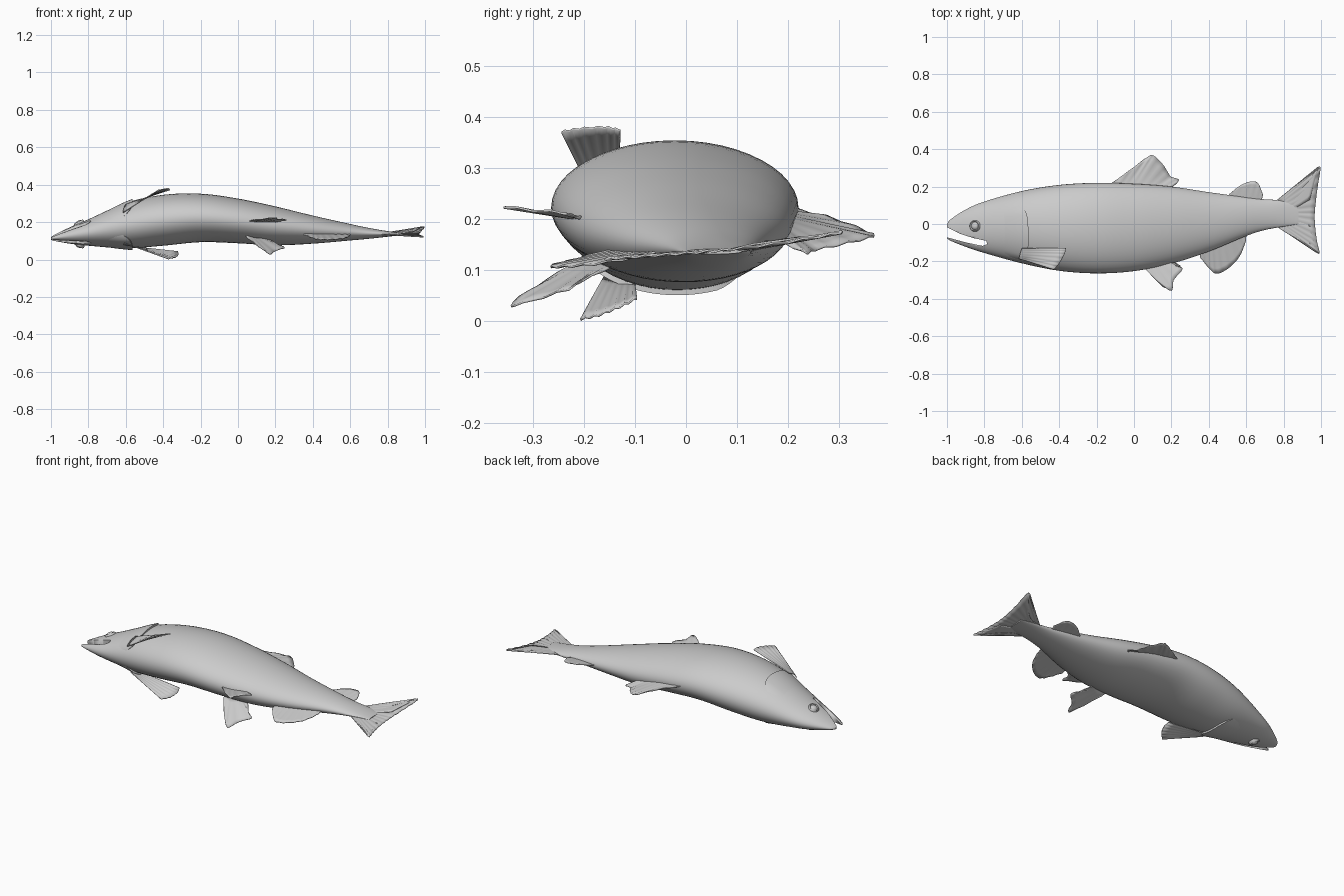
import bpy, bmesh, math
from mathutils import Vector

if "Cube" in bpy.data.objects:
    bpy.data.objects.remove(bpy.data.objects["Cube"])

grey = bpy.data.materials.new("plain grey")
grey.diffuse_color = (0.6, 0.6, 0.6, 1)
grey.use_nodes = True
grey.node_tree.nodes["Principled BSDF"].inputs["Base Color"].default_value = grey.diffuse_color


def make(name, verts, faces, angle=40):
    me = bpy.data.meshes.new(name)
    me.from_pydata(verts, [], faces)
    bm = bmesh.new()
    bm.from_mesh(me)
    bmesh.ops.recalc_face_normals(bm, faces=bm.faces)
    bm.to_mesh(me)
    bm.free()
    me.materials.append(grey)
    ob = bpy.data.objects.new(name, me)
    bpy.context.collection.objects.link(ob)
    bpy.ops.object.select_all(action='DESELECT')
    ob.select_set(True)
    bpy.context.view_layer.objects.active = ob
    bpy.ops.object.shade_smooth_by_angle(angle=math.radians(angle))
    return ob


def spline(pts, t):
    """Catmull-Rom curve through pts, t from 0 to 1."""
    n = len(pts) - 1
    i = min(int(t * n), n - 1)
    u = t * n - i
    b, c = Vector(pts[i]), Vector(pts[i + 1])
    a = Vector(pts[i - 1]) if i else 2 * b - c
    d = Vector(pts[i + 2]) if i + 2 <= n else 2 * c - b
    return b + 0.5 * u * (c - a + u * (2 * a - 5 * b + 4 * c - d + u * (3 * (b - c) + d - a)))


# Body stations: x, back edge y, belly edge y, upper flank z, lower flank z
STATIONS = [
    (-1.0, -.002, -.075, .122, .103), (-.98, .025, -.09, .133, .099),
    (-.9, .077, -.122, .172, .085), (-.8, .12, -.155, .215, .074),
    (-.6, .176, -.21, .303, .060), (-.4, .209, -.25, .346, .074),
    (-.2, .22, -.264, .352, .093), (0, .215, -.252, .326, .087),
    (.2, .2, -.212, .284, .076), (.4, .17, -.147, .235, .085),
    (.6, .143, -.064, .19, .102), (.7, .132, -.032, .169, .111),
    (.8, .126, -.014, .152, .122), (.88, .11, .0, .141, .131)]


def section(x):
    lo, hi = 0.0, 1.0
    for _ in range(30):
        mid = (lo + hi) / 2
        if spline(STATIONS, mid)[0] < x:
            lo = mid
        else:
            hi = mid
    return spline(STATIONS, (lo + hi) / 2)


def skin(x, a, lift=0.0):
    """Point on the body at angle a (0 = back, 90 = upper flank)."""
    _, yt, yb, zt, zb = section(x)
    return Vector((x, (yt + yb) / 2 + ((yt - yb) / 2 + lift) * math.cos(a),
                   (zt + zb) / 2 + ((zt - zb) / 2 + lift) * math.sin(a)))


# Body
N, M = 64, 48
rings = []
for i in range(N + 1):
    x = spline(STATIONS, i / N)[0]
    rings += [skin(x, 2 * math.pi * j / M) for j in range(M)]
faces = [(i * M + j, i * M + (j + 1) % M, (i + 1) * M + (j + 1) % M, (i + 1) * M + j)
         for i in range(N) for j in range(M)]
faces += [tuple(range(M)), tuple(range(N * M, (N + 1) * M))]
body = make("body", rings, faces)

# Open mouth
mouth = [(-1.06, .012), (-.99, -.022), (-.93, -.052), (-.86, -.075), (-.79, -.09),
         (-.785, -.108), (-.81, -.117), (-.9, -.098), (-1.06, -.055)]
k = len(mouth)
cutter = make("mouth_cutter", [(x, y, z) for z in (0, .4) for x, y in mouth],
              [tuple(range(k)), tuple(range(k, 2 * k))] +
              [(i, (i + 1) % k, k + (i + 1) % k, k + i) for i in range(k)])
cutter.hide_render = True
cutter.hide_viewport = True
cut = body.modifiers.new("mouth", 'BOOLEAN')
cut.operation, cut.solver, cut.object = 'DIFFERENCE', 'EXACT', cutter

for side, label in ((1, "upper"), (-1, "lower")):
    # Gill cover: thin plate rising to a rounded rear edge
    U, V = 12, 28
    verts = []
    for i in range(U + 2):
        t = min(i / U, 1)
        for j in range(V + 1):
            s = j / V
            a = side * math.radians(48 + 112 * s)
            rear = -.565 - .07 * abs(2 * s - 1) ** 4
            fade = min(1, 6 * s, 6 * (1 - s))
            lift = -.003 if i > U else -.003 + .013 * fade * t ** 1.5
            verts.append(skin(-.76 + t * (rear + .76), a, lift))
    W = V + 1
    make(label + "_gill_cover", verts,
         [(i * W + j, i * W + j + 1, (i + 1) * W + j + 1, (i + 1) * W + j)
          for i in range(U + 1) for j in range(V)])

    # Eye: domed ball within a raised rim
    ang = side * math.radians(86)
    c = skin(-.85, ang)
    nrm = (skin(-.85, ang, .02) - c)
    nrm.x = -.010
    rot = nrm.to_track_quat('Z', 'Y')
    profile = [(.031, -.008), (.030, .004), (.026, .009), (.021, .004),
               (.017, .010), (.010, .014), (.004, .015)]
    S = 24
    verts = [c + rot @ Vector((r * math.cos(2 * math.pi * j / S), r * math.sin(2 * math.pi * j / S), h))
             for r, h in profile for j in range(S)]
    P = len(profile)
    make(label + "_eye", verts,
         [(i * S + j, i * S + (j + 1) % S, (i + 1) * S + (j + 1) % S, (i + 1) * S + j)
          for i in range(P - 1) for j in range(S)] + [tuple(range((P - 1) * S, P * S))])


def fin(name, base, edge, rays=9, ripple=.002):
    """Thin rayed membrane between a base line and an outer edge."""
    C, R = rays * 4, 6
    verts = []
    across = (Vector(base[-1]) - Vector(base[0])).cross(Vector(edge[len(edge) // 2]) - Vector(base[0]))
    across.normalize()
    for i in range(R + 1):
        for j in range(C + 1):
            u, v = j / C, i / R
            p = spline(base, u).lerp(spline(edge, u), v)
            verts.append(p + across * ripple * v * math.cos(2 * math.pi * rays * u))
    W = C + 1
    ob = make(name, verts, [(i * W + j, i * W + j + 1, (i + 1) * W + j + 1, (i + 1) * W + j)
                            for i in range(R) for j in range(C)], 60)
    m = ob.modifiers.new("thickness", 'SOLIDIFY')
    m.thickness, m.offset = .004, 0


# Fins along the back
fin("dorsal_fin", [(-.13, .19, .22), (.03, .19, .2), (.2, .18, .17)],
    [(-.12, .218, .218), (-.02, .29, .2), (.075, .36, .172), (.11, .362, .165),
     (.16, .31, .152), (.195, .255, .14), (.24, .235, .134), (.2, .195, .15)])
fin("adipose_fin", [(.5, .13, .15), (.6, .12, .148), (.68, .12, .143)],
    [(.51, .16, .155), (.57, .207, .161), (.63, .228, .163), (.665, .215, .16), (.69, .155, .15)], 5, .001)

# Fin under the tail
fin("anal_fin", [(.35, -.14, .142), (.47, -.08, .14), (.6, -.04, .138)],
    [(.355, -.18, .13), (.4, -.235, .115), (.44, -.265, .107), (.5, -.24, .107),
     (.56, -.18, .112), (.595, -.1, .125), (.6, -.06, .133)])

# Tail fin
fin("tail_fin", [(.76, .125, .138), (.79, .055, .137), (.76, -.012, .135)],
    [(.985, .306, .174), (.997, .295, .172), (.982, .2, .155), (.97, .1, .142), (.966, .04, .136),
     (.97, -.03, .131), (.98, -.1, .126), (.992, -.155, .122), (.975, -.152, .122)], 14)
# Fleshy root flaring into both tail lobes
fin("tail_upper_lobe", [(.74, .10, .138), (.84, .08, .138), (.94, .13, .15)],
    [(.76, .128, .139), (.84, .142, .142), (.92, .215, .157), (.985, .305, .174)], 3, 0)
fin("tail_lower_lobe", [(.74, .02, .135), (.84, .03, .135), (.94, 0, .132)],
    [(.76, -.018, .135), (.83, -.016, .132), (.9, -.067, .127), (.978, -.153, .122)], 3, 0)

# Paired belly fins
fin("upper_pelvic_fin", [(.05, -.21, .2), (.12, -.2, .197), (.19, -.18, .195)],
    [(.06, -.24, .208), (.13, -.31, .217), (.2, -.357, .224), (.212, -.3, .217),
     (.26, -.24, .212), (.22, -.222, .206), (.19, -.19, .2)], 6)
fin("lower_pelvic_fin", [(.04, -.19, .13), (.1, -.17, .12), (.16, -.14, .11)],
    [(.05, -.21, .115), (.11, -.29, .07), (.17, -.343, .03), (.2, -.28, .047),
     (.25, -.23, .063), (.22, -.21, .075), (.18, -.16, .1)], 6)

# Paired chest fins
fin("upper_pectoral_fin", [(-.615, -.185, .25), (-.61, -.165, .275), (-.6, -.13, .295)],
    [(-.43, -.245, .37), (-.4, -.21, .376), (-.372, -.16, .379), (-.365, -.13, .374)], 6)
fin("lower_pectoral_fin", [(-.61, -.16, .088), (-.61, -.13, .08), (-.6, -.1, .073)],
    [(-.37, -.206, .004), (-.335, -.17, .012), (-.318, -.13, .028), (-.325, -.095, .045)], 6)
